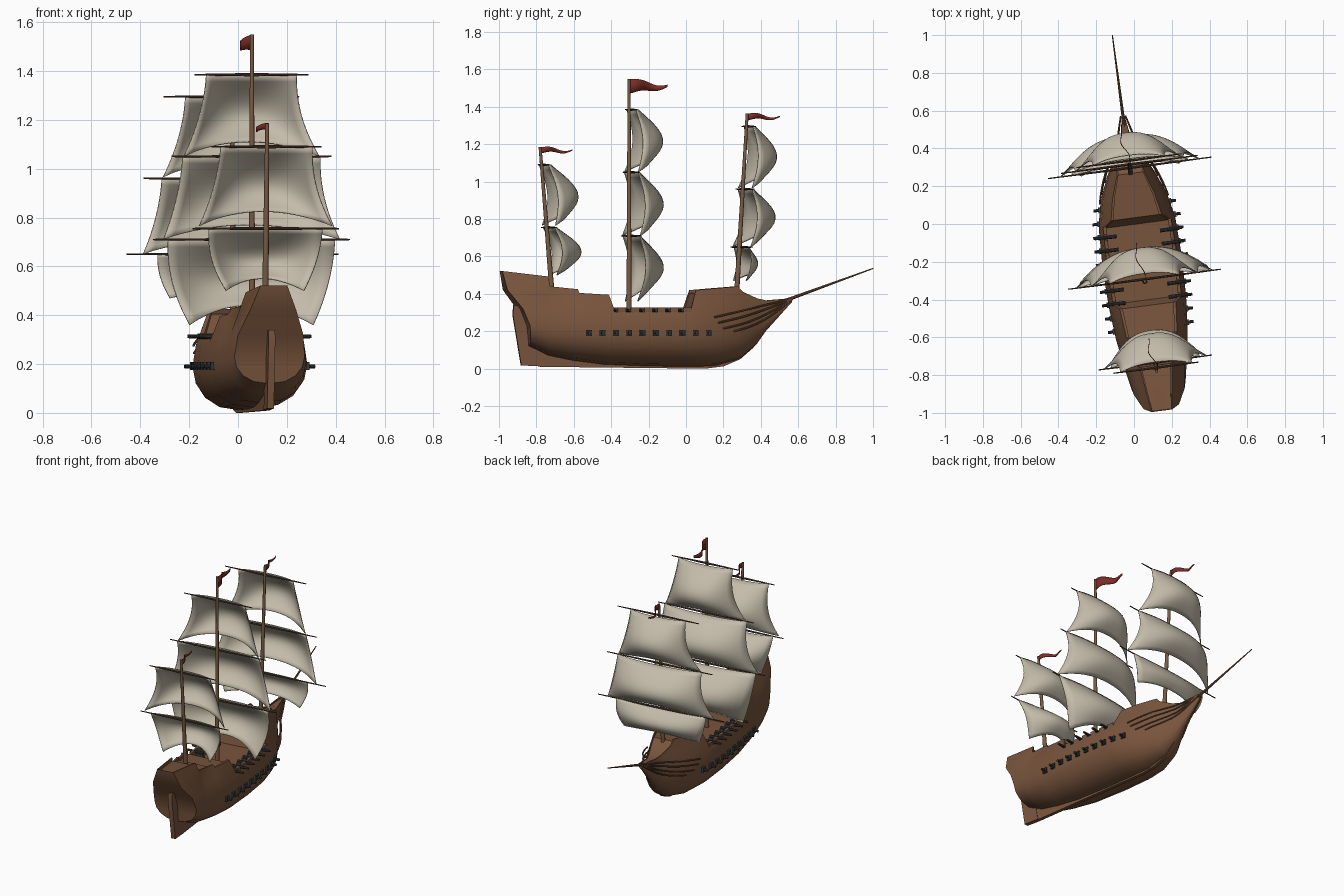
import bpy, bmesh, math
from mathutils import Matrix, Vector

cube = bpy.data.objects.get("Cube")
if cube:
    bpy.data.objects.remove(cube, do_unlink=True)

# The whole ship is turned slightly off the y axis
PLACE = Matrix.Translation((0.017, 0, 0)) @ Matrix.Rotation(math.radians(7.5), 4, 'Z')


def material(name, rgb):
    m = bpy.data.materials.new(name)
    m.use_nodes = True
    m.diffuse_color = (*rgb, 1)
    m.node_tree.nodes["Principled BSDF"].inputs["Base Color"].default_value = (*rgb, 1)
    return m


WOOD = material("hull wood", (0.19, 0.09, 0.046))
SPAR = material("mast wood", (0.19, 0.105, 0.058))
DARK = material("dark yard wood", (0.09, 0.05, 0.03))
CLOTH = material("sail cloth", (0.55, 0.50, 0.40))
RED = material("flag red", (0.20, 0.025, 0.02))
IRON = material("gun iron", (0.04, 0.046, 0.048))


def finish(name, bm, mat, angle=35, recalc=True):
    if recalc:
        bmesh.ops.recalc_face_normals(bm, faces=bm.faces)
    bm.transform(PLACE)
    me = bpy.data.meshes.new(name)
    bm.to_mesh(me)
    bm.free()
    me.materials.append(mat)
    ob = bpy.data.objects.new(name, me)
    bpy.context.collection.objects.link(ob)
    bpy.ops.object.select_all(action='DESELECT')
    ob.select_set(True)
    bpy.context.view_layer.objects.active = ob
    bpy.ops.object.shade_smooth_by_angle(angle=math.radians(angle))
    return ob


def rod(bm, a, b, r1, r2, sides=10):
    a, b = Vector(a), Vector(b)
    d = b - a
    m = Matrix.Translation((a + b) / 2) @ d.to_track_quat('Z', 'Y').to_matrix().to_4x4()
    bmesh.ops.create_cone(bm, cap_ends=True, segments=sides, radius1=r1, radius2=r2,
                          depth=d.length, matrix=m)


def box(bm, centre, size):
    bmesh.ops.create_cube(bm, size=1, matrix=Matrix.Translation(centre) @ Matrix.Diagonal((*size, 1)))


def plate(name, outline, thick, mat):
    bm = bmesh.new()
    sides = [[bm.verts.new((x, y, z)) for y, z in outline] for x in (-thick / 2, thick / 2)]
    for s in sides:
        bm.faces.new(s)
    n = len(outline)
    for i in range(n):
        j = (i + 1) % n
        bm.faces.new((sides[0][i], sides[0][j], sides[1][j], sides[1][i]))
    return finish(name, bm, mat)


def grid(bm, rows):
    vs = [[bm.verts.new(p) for p in row] for row in rows]
    for a, b in zip(vs, vs[1:]):
        for i in range(len(a) - 1):
            bm.faces.new((a[i], a[i + 1], b[i + 1], b[i]))


def interp(table, t, k=1):
    for p, q in zip(table, table[1:]):
        if t <= q[0]:
            f = max(0, (t - p[0]) / (q[0] - p[0]))
            return p[k] + (q[k] - p[k]) * f
    return table[-1][k]


# Hull stations: along, half width, rail half width, keel z, rail z, deck drop
STATIONS = [
    (-.85, .145, .055, .12, .522, .02), (-.755, .165, .085, .075, .493, .02),
    (-.745, .167, .10, .07, .44, .02), (-.6, .19, .125, .04, .425, .02),
    (-.592, .191, .135, .04, .405, .02), (-.435, .205, .15, .02, .395, .02),
    (-.405, .207, .183, .02, .302, .03), (-.2, .212, .188, .012, .302, .03),
    (0, .205, .182, .01, .302, .03), (.035, .2, .135, .01, .42, .015),
    (.15, .175, .112, .012, .43, .015), (.27, .125, .072, .045, .44, .015),
    (.3, .11, .07, .058, .41, .01), (.38, .06, .045, .13, .375, .01),
    (.43, .032, .03, .2, .365, .008), (.57, .009, .008, .355, .377, .004)]
RAKE = [(.13, 0), (.28, -.015), (.42, -.125), (.525, -.148)]


def section(s, w, wt, zb, zt, drop):
    zw = max(.19 + .4 * max(zb - .02, 0), zb + .005)
    pts = [(w * math.sin(a) ** .85, zw - (zw - zb) * math.cos(a))
           for a in (i * math.pi / 8 for i in range(5))]
    x4, z4 = .93 * w, min(zw + .09, zt - .005)
    pts += [(x4, z4), (x4 + (wt - x4) * .5, z4 + (zt - z4) * .5), (wt, zt)]
    inner = wt * .9
    return pts + [(inner, zt), (inner, zt - drop), (0, zt - drop)]


bm = bmesh.new()
rings = []
for k, st in enumerate(STATIONS):
    half = section(*st)
    full = half + [(-x, z) for x, z in half[-2:0:-1]]
    rings.append([bm.verts.new((x, st[0] + (interp(RAKE, z) if k == 0 else 0), z)) for x, z in full])
n = len(rings[0])
for a, b in zip(rings, rings[1:]):
    for i in range(n):
        j = (i + 1) % n
        bm.faces.new((a[i], a[j], b[j], b[i]))
for r in (rings[0], rings[-1]):
    for i in range(n // 2):
        bm.faces.new(list(dict.fromkeys((r[i], r[i + 1], r[-i - 1], r[-i] if i else r[0]))))
finish("hull", bm, WOOD)

# Keel with stem, and rudder
plate("keel_and_stem", [(-.81, .2), (-.785, .01), (.1, 0), (.2, .012), (.29, .05), (.36, .11),
                        (.42, .2), (.48, .285), (.575, .372), (.45, .36), (.37, .2), (.28, .1),
                        (.1, .03), (-.6, .07)], .022, WOOD)
plate("rudder", [(-.935, .29), (-.89, .018), (-.78, .012), (-.84, .33), (-.93, .34)], .028, WOOD)

# Bulwark blocks between the deck guns
GUNS = [-.405 + .071 * i for i in range(6)]
bm = bmesh.new()
for side in (-1, 1):
    for g in GUNS:
        w = interp(STATIONS, g + .035, 2)
        box(bm, (side * (w - .009), g + .0355, .31), (.018, .044, .032))
finish("bulwark_blocks", bm, WOOD)

# Deck guns on carriages
bm = bmesh.new()
for side in (-1, 1):
    for g in GUNS:
        rod(bm, (side * .12, g, .31), (side * .232, g, .313), .011, .007)
        box(bm, (side * .14, g, .29), (.05, .02, .03))
finish("deck_guns", bm, IRON)

# Lower gun row with square ports
bm = bmesh.new()
for side in (-1, 1):
    for i in range(10):
        g = -.55 + .072 * i
        w = interp(STATIONS, g)
        box(bm, (side * w, g, .192), (.018, .03, .032))
        rod(bm, (side * (w - .02), g, .19), (side * (w + .034), g, .19), .01, .008)
finish("lower_guns", bm, IRON)

# Curved head rails sweeping to the beak
bm = bmesh.new()
for side in (-1, 1):
    for y0, z0, sag in ((.13, .275, .0), (.15, .245, .012), (.18, .215, .025), (.24, .2, .03)):
        path = []
        for i in range(9):
            t = i / 8
            y = y0 + (.575 - y0) * t
            z = z0 + (.375 - z0) * t - sag * math.sin(math.pi * t)
            path.append((side * (interp(STATIONS, y) + .004 + .015 * math.sin(math.pi * t)), y, z))
        for a, b in zip(path, path[1:]):
            rod(bm, a, b, .005, .005, 6)
finish("head_rails", bm, WOOD)

# Bowsprit
bm = bmesh.new()
rod(bm, (0, .4, .315), (0, 1.009, .536), .011, .003)
finish("bowsprit", bm, SPAR)


def sail(name, y0, y1, z0, z1, top, foot, depth, arch):
    rows = []
    for i in range(13):
        v = i / 12
        hw = top + (foot - top) * v * v
        row = []
        for j in range(17):
            u = j / 8 - 1
            belly = 1 - abs(u) ** 2.5
            swell = math.sin(math.pi * v)
            y = y0 + (y1 - y0) * v + depth * (.035 * swell + belly * (.03 + .07 * swell + .06 * v))
            z = z0 + (z1 - z0) * v + arch * (1 - u * u) * v * v
            row.append((u * hw, y, z))
        rows.append(row)
    bm = bmesh.new()
    grid(bm, rows)
    ob = finish(name, bm, CLOTH, 60)
    mod = ob.modifiers.new("thickness", 'SOLIDIFY')
    mod.thickness = .005
    mod.offset = 0


def flag(name, y, z, length, height):
    rows = []
    for i in range(15):
        t = i / 14
        mid = z - height / 2 + .012 * math.sin(t * 6.5) * t ** .5
        h = height * (1 - .85 * t) / 2
        x = -.03 * t + .012 * math.sin(t * 8)
        rows.append([(x, y + length * t, mid - h), (x, y + length * t, mid + h)])
    bm = bmesh.new()
    grid(bm, rows)
    ob = finish(name, bm, RED, 60)
    mod = ob.modifiers.new("thickness", 'SOLIDIFY')
    mod.thickness = .004
    mod.offset = 0


# Masts: foot y, foot z, top y, top z, flag length and height,
# then per sail: yard z, foot z, yard half length, top and foot half widths, depth, arch
MASTS = {
    "mizzen": (-.722, .4, -.787, 1.185, .178, .035,
               [(1.09, .765, .227, .19, .275, 1, .06), (.755, .5, .303, .235, .16, .95, .05)]),
    "main": (-.307, .27, -.307, 1.55, .21, .08,
             [(1.385, 1.05, .235, .187, .28, 1, .06), (1.05, .71, .33, .285, .365, 1, .06),
              (.71, .36, .407, .345, .255, 1, .08)]),
    "fore": (.272, .38, .33, 1.365, .178, .038,
             [(1.295, .965, .28, .19, .285, .95, .06), (.96, .65, .365, .29, .37, 1, .06),
              (.65, .47, .437, .31, .26, .5, .03)])}

for name, (yf, zf, yt, zt, fl, fh, sails) in MASTS.items():
    def along(z):
        return yf + (yt - yf) * (z - zf) / (zt - zf)

    bm = bmesh.new()
    rod(bm, (0, yf, zf), (0, yt, zt), .014, .008, 12)
    finish(name + "_mast", bm, SPAR)
    flag(name + "_flag", yt, zt, fl, fh)
    for i, (z0, z1, yard, top, foot, depth, arch) in enumerate(sails):
        y = along(z0) + .012
        bm = bmesh.new()
        for side in (-1, 1):
            rod(bm, (0, y, z0), (side * yard, y, z0), .007, .003, 8)
        finish(f"{name}_yard_{i + 1}", bm, DARK)
        sail(f"{name}_sail_{i + 1}", y, along(z1) + .012, z0, z1, top, foot, depth, arch)
